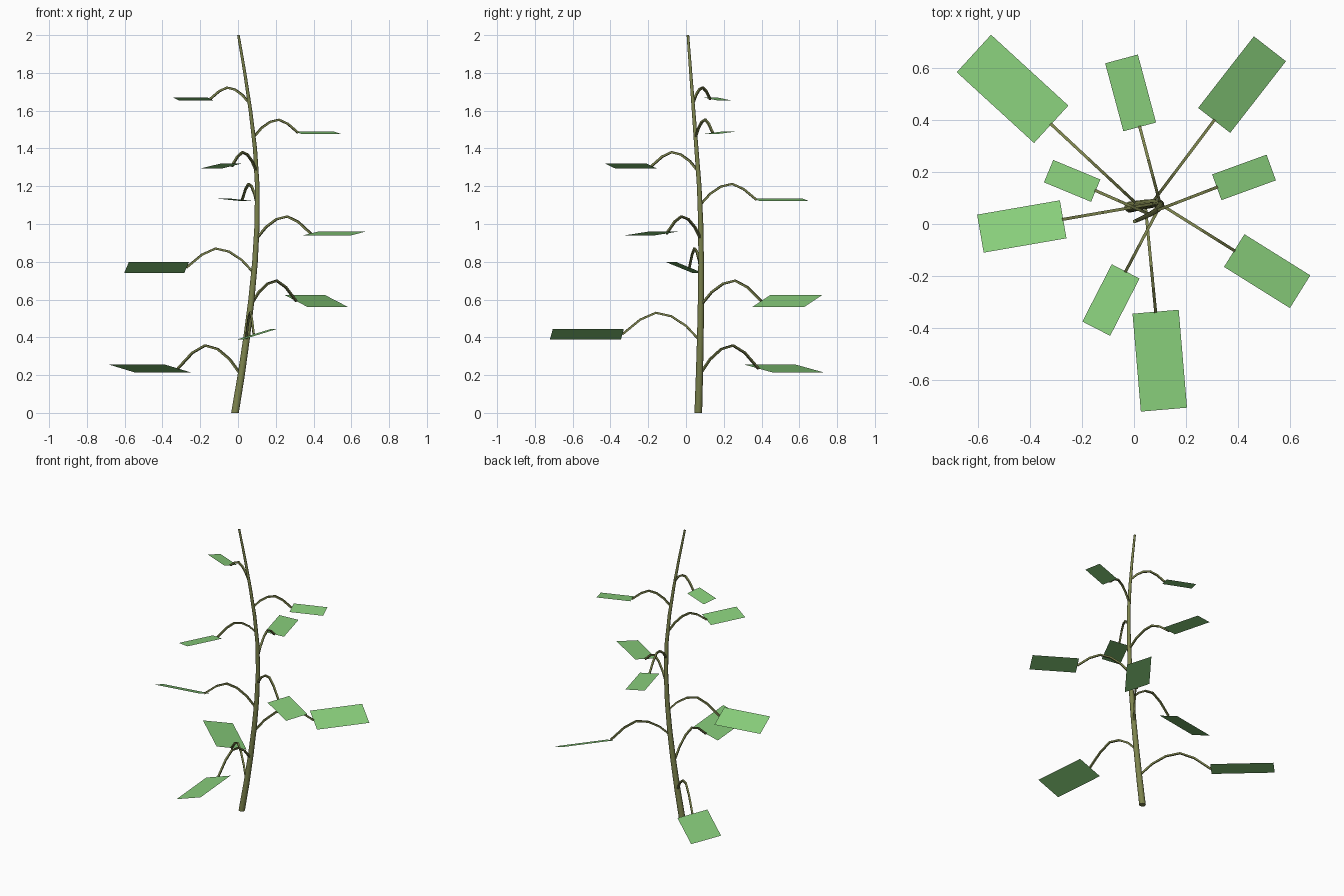
import bpy, bmesh, math
from mathutils import Vector

cube = bpy.data.objects.get("Cube")
if cube:
    bpy.data.objects.remove(cube, do_unlink=True)


def material(name, colour):
    m = bpy.data.materials.new(name)
    m.use_nodes = True
    m.diffuse_color = colour
    m.node_tree.nodes["Principled BSDF"].inputs["Base Color"].default_value = colour
    return m


BARK = material("olive bark", (0.205, 0.23, 0.075, 1))
LEAF = material("leaf green", (0.25, 0.62, 0.20, 1))


def finish(name, bm, mat):
    mesh = bpy.data.meshes.new(name)
    bm.to_mesh(mesh)
    bm.free()
    mesh.materials.append(mat)
    ob = bpy.data.objects.new(name, mesh)
    bpy.context.collection.objects.link(ob)


def tube(name, points, radii, sides, across):
    """Sweep a polygon along a path, with closed ends; one flat side faces square to across."""
    bm = bmesh.new()
    rings = []
    for i, p in enumerate(points):
        d = (points[min(i + 1, len(points) - 1)] - points[max(i - 1, 0)]).normalized()
        if i == 0 and d.z > 0.9 and sides > 4:
            d = Vector((0, 0, 1))  # flat foot on the ground
        v = d.cross(across).normalized()
        u = v.cross(d)
        rings.append([bm.verts.new(p + radii[i] * (u * math.cos(a) + v * math.sin(a)))
                      for a in (math.tau * (k + 0.5) / sides for k in range(sides))])
    for a, b in zip(rings, rings[1:]):
        for k in range(sides):
            n = (k + 1) % sides
            bm.faces.new((a[k], a[n], b[n], b[k])).smooth = sides > 4
    bm.faces.new(rings[0])
    bm.faces.new(rings[-1])
    bmesh.ops.recalc_face_normals(bm, faces=bm.faces)
    for e in bm.edges:
        e.smooth = e.calc_face_angle() < math.radians(40)
    finish(name, bm, BARK)


# Curved, tapering stem
PATH = [Vector(p) for p in (
    (-0.016, 0.065, 0), (0.017, 0.071, 0.2), (0.046, 0.076, 0.4), (0.071, 0.079, 0.6),
    (0.09, 0.08, 0.8), (0.101, 0.078, 1.0), (0.102, 0.07, 1.2), (0.09, 0.055, 1.4),
    (0.066, 0.04, 1.6), (0.036, 0.025, 1.8), (0.002, 0.01, 2.0))]
tube("stem", PATH, [0.021 - 0.007 * p.z for p in PATH], 12, Vector((1, 0, 0)))


def on_stem(z):
    i = min(int(z / 0.2), len(PATH) - 2)
    return PATH[i].lerp(PATH[i + 1], (z - PATH[i].z) / 0.2)


PEAK = 0.57  # where along its reach a stalk is highest


def stalk_point(start, end, top, t):
    p = start.lerp(end, t)
    if t < PEAK:
        p.z = top - (top - start.z) * (1 - t / PEAK) ** 2
    else:
        p.z = top - (top - end.z) * ((t - PEAK) / (1 - PEAK)) ** 1.5
    return p


# Stalk height on stem, peak height, leaf inner edge, leaf outer edge, width, rise across width
LEAVES = [
    (0.20, 0.357, (-0.318, 0.383, 0.235), (-0.615, 0.655), 0.195, 0.040),
    (0.38, 0.530, (0.083, -0.337, 0.416), (0.115, -0.713), 0.178, 0.055),
    (0.57, 0.700, (0.308, 0.398, 0.592), (0.522, 0.673), 0.156, 0.064),
    (0.74, 0.870, (-0.272, 0.018, 0.770), (-0.590, -0.037), 0.148, 0.060),
    (0.92, 1.040, (0.385, -0.102, 0.950), (0.638, -0.260), 0.148, 0.020),
    (1.10, 1.212, (0.022, 0.373, 1.128), (-0.048, 0.634), 0.130, 0.013),
    (1.28, 1.380, (-0.032, -0.182, 1.307), (-0.145, -0.402), 0.120, 0.026),
    (1.46, 1.552, (0.318, 0.141, 1.483), (0.527, 0.217), 0.105, 0.013),
    (1.64, 1.722, (-0.147, 0.128, 1.662), (-0.328, 0.203), 0.093, 0.018),
]

for n, (base, top, inner, outer, width, rise) in enumerate(LEAVES, 1):
    # Square, arching stalk
    start, end = on_stem(base), Vector(inner)
    pts = [stalk_point(start, end, top, t) for t in (0, 0.18, 0.37, 0.57, 0.77, 1)]
    reach = end - start
    tube(f"stalk_{n}", pts, [0.008] * len(pts), 4, Vector((-reach.y, reach.x, 0)).normalized())

    # Flat leaf, rolled about its long axis
    tip = Vector((*outer, end.z))
    out = (tip - end).normalized()
    side = Vector((-out.y, out.x, 0)) * width / 2 + Vector((0, 0, rise / 2))
    bm = bmesh.new()
    bm.faces.new([bm.verts.new(p) for p in (end - side, tip - side, tip + side, end + side)])
    finish(f"leaf_{n}", bm, LEAF)
